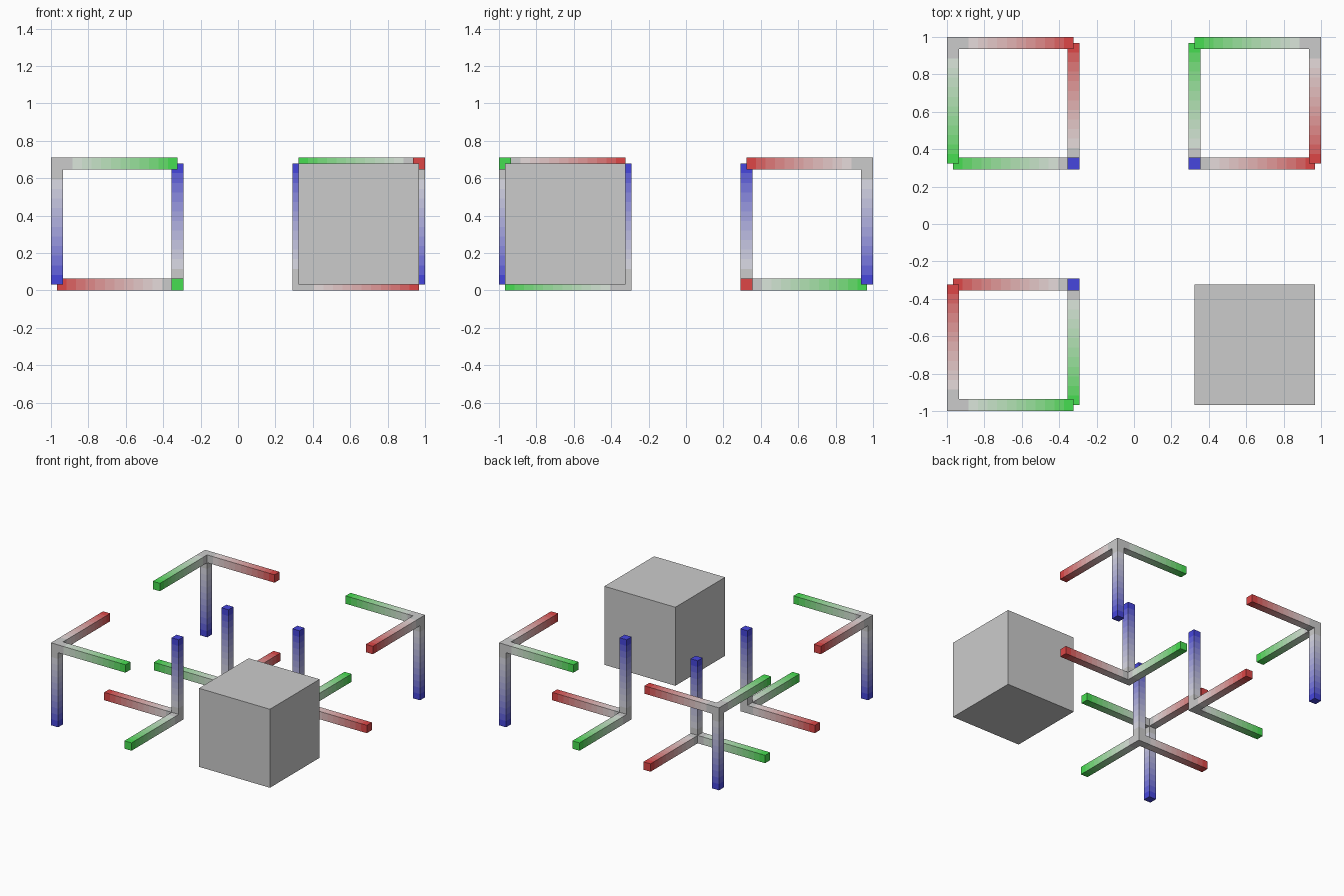
import bpy, bmesh
from mathutils import Vector

if "Cube" in bpy.data.objects:
    bpy.data.objects.remove(bpy.data.objects["Cube"])

U = 2 / 3.1          # cube edge
H = 0.05 * U         # half thickness of an arm
IN, OUT = U / 2, 1.5 * U
LOW, HIGH = H, H + U
STEPS = 12           # colour bands fading along each arm
GREY = (0.8, 0.8, 0.8)
TINTS = {"red": (0.72, 0.03, 0.03), "green": (0.03, 0.72, 0.05), "blue": (0.03, 0.03, 0.72)}


def material(name, rgb):
    m = bpy.data.materials.new(name)
    m.diffuse_color = (*rgb, 1)
    m.use_nodes = True
    m.node_tree.nodes["Principled BSDF"].inputs["Base Color"].default_value = m.diffuse_color
    return m


MATS = [material("grey", GREY)]
for tint, rgb in TINTS.items():
    for i in range(STEPS):
        t = (i + 0.5) / STEPS
        MATS.append(material(f"{tint}_{i}", [g + (c - g) * t for g, c in zip(GREY, rgb)]))


def add_object(name, bm, location, mats=()):
    mesh = bpy.data.meshes.new(name)
    bm.to_mesh(mesh)
    bm.free()
    for m in mats:
        mesh.materials.append(m)
    ob = bpy.data.objects.new(name, mesh)
    ob.location = location
    bpy.context.collection.objects.link(ob)


def axis_marker(name, corner, red, green, up):
    """Corner block with a red, a green and a blue arm extruded from it."""
    dirs = [Vector(red), Vector(green), Vector((0, 0, up))]
    bm = bmesh.new()
    bmesh.ops.create_cube(bm, size=2 * H)
    starts = [max(bm.faces, key=lambda f: f.calc_center_median().dot(d)) for d in dirs]
    for d, face in zip(dirs, starts):
        for _ in range(STEPS):
            geom = bmesh.ops.extrude_face_region(bm, geom=[face])["geom"]
            face = next(g for g in geom if isinstance(g, bmesh.types.BMFace))
            bmesh.ops.translate(bm, verts=face.verts, vec=d * (U - H) / STEPS)
    # colour each band by its distance from the corner
    for f in bm.faces:
        c = f.calc_center_median()
        k = max(range(3), key=lambda i: c.dot(dirs[i]))
        s = (c.dot(dirs[k]) - H) / (U - H)
        f.material_index = 1 + k * STEPS + min(int(s * STEPS), STEPS - 1) if s > 1e-4 else 0
    bmesh.ops.recalc_face_normals(bm, faces=bm.faces)
    add_object(name, bm, corner, MATS)


# solid cube in the front right quarter
bm = bmesh.new()
bmesh.ops.create_cube(bm, size=U)
add_object("solid_cube", bm, (U, -U, H + U / 2))

# two markers in each other quarter: outer top corner and inner bottom corner
X, Y = Vector((1, 0, 0)), Vector((0, 1, 0))
for label, sx, sy, red, green in (
    ("back_left", -1, 1, X, -Y),
    ("back_right", 1, 1, -Y, -X),
    ("front_left", -1, -1, Y, X),
):
    axis_marker(f"{label}_upper_axes", (sx * OUT, sy * OUT, HIGH), red, green, -1)
    # the lower marker swaps the two horizontal axes and points the other way
    flip = {"back_left": (Y, -X), "back_right": (X, Y), "front_left": (-X, -Y)}[label]
    axis_marker(f"{label}_lower_axes", (sx * IN, sy * IN, LOW), *flip, 1)
